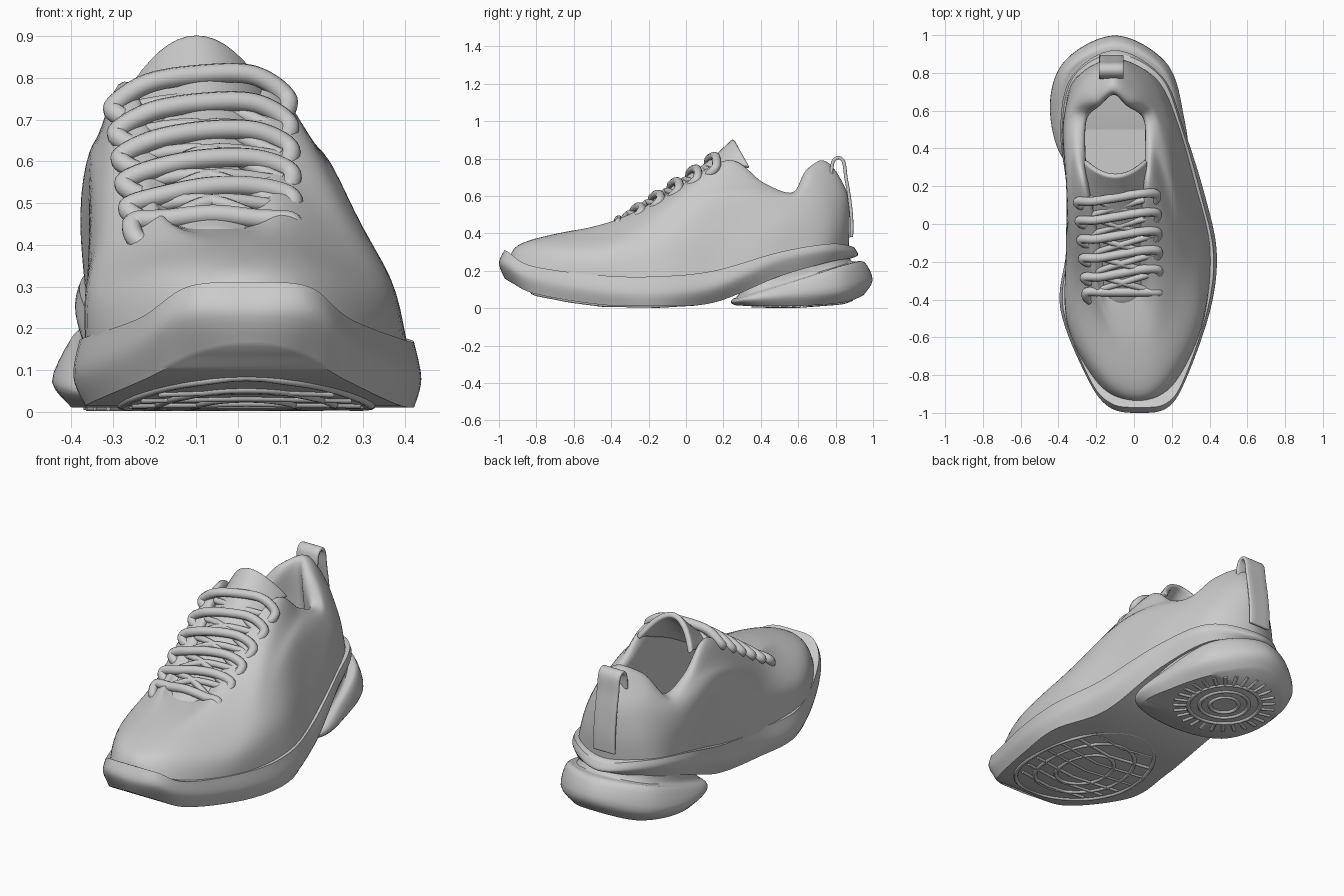
import bpy, bmesh, math
from mathutils import Vector

if "Cube" in bpy.data.objects:
    bpy.data.objects.remove(bpy.data.objects["Cube"])


def spline(pts, k, closed=False):
    """Catmull-Rom curve through points, k steps per span."""
    n, out = len(pts), []
    for i in range(n if closed else n - 1):
        get = (lambda j: pts[j % n]) if closed else (lambda j: pts[max(0, min(n - 1, j))])
        a, b, c, d = (Vector(get(i + o)) for o in (-1, 0, 1, 2))
        for s in range(k):
            t = s / k
            out.append(b + 0.5 * t * (c - a + t * (2 * a - 5 * b + 4 * c - d + t * (3 * (b - c) + d - a))))
    if not closed:
        out.append(Vector(pts[-1]))
    return out


def ring(rows, k):
    """Closed loop from (y, z, x_left, x_right) rows running toe to heel."""
    right = [(r[3], r[0], r[1]) for r in rows]
    left = [(r[2], r[0], r[1]) for r in rows[1:-1]]
    return spline(right + left[::-1], k, True)


def mesh_object(name, verts, faces, angle=40):
    me = bpy.data.meshes.new(name)
    me.from_pydata(verts, [], faces)
    bm = bmesh.new()
    bm.from_mesh(me)
    bmesh.ops.remove_doubles(bm, verts=bm.verts, dist=1e-5)
    bmesh.ops.recalc_face_normals(bm, faces=bm.faces)
    bm.to_mesh(me)
    bm.free()
    me.shade_smooth()
    me.set_sharp_from_angle(angle=math.radians(angle))
    ob = bpy.data.objects.new(name, me)
    bpy.context.collection.objects.link(ob)
    return ob


def loft(name, row_sets, k=8, kv=6, angle=40):
    """Skin through stacked rings, capped by strips running left to right."""
    rings = [ring(r, k) for r in row_sets]
    n = len(rings[0])
    cols = [spline([r[i] for r in rings], kv) for i in range(n)]
    m = len(cols[0])
    verts = [c[j] for j in range(m) for c in cols]
    faces = [(j * n + i, j * n + (i + 1) % n, (j + 1) * n + (i + 1) % n, (j + 1) * n + i)
             for j in range(m - 1) for i in range(n)]
    for base in (0, (m - 1) * n):
        for i in range(n // 2):
            f = [base + i, base + i + 1, base + (n - i - 1) % n, base + (n - i) % n]
            faces.append(tuple(dict.fromkeys(f)))
    return mesh_object(name, verts, faces, angle)


def sheet(name, grid, thickness):
    """Thin curved sheet from a grid of points."""
    w = len(grid[0])
    faces = [(j * w + i, j * w + i + 1, (j + 1) * w + i + 1, (j + 1) * w + i)
             for j in range(len(grid) - 1) for i in range(w - 1)]
    ob = mesh_object(name, [p for r in grid for p in r], faces, 60)
    mod = ob.modifiers.new("thickness", "SOLIDIFY")
    mod.thickness, mod.offset = thickness, 0
    bev = ob.modifiers.new("soft_edge", "BEVEL")
    bev.width, bev.segments = thickness * 0.35, 2
    return ob


def tubes(name, paths, radius, closed=False):
    cu = bpy.data.curves.new(name, "CURVE")
    cu.dimensions, cu.bevel_depth, cu.bevel_resolution = "3D", radius, 3
    cu.use_fill_caps = True
    for p in paths:
        sp = cu.splines.new("POLY")
        sp.points.add(len(p) - 1)
        for q, co in zip(sp.points, p):
            q.co = (*co, 1)
        sp.use_cyclic_u, sp.use_smooth = closed, True
    ob = bpy.data.objects.new(name, cu)
    bpy.context.collection.objects.link(ob)
    return ob


# Upper: base, lower bulge, upper bulge, collar rim, rolled lip, lining, insole
base = [(-.95, .22, .02, .02), (-.88, .20, -.17, .20), (-.55, .14, -.35, .36), (-.15, .14, -.35, .41),
        (.2, .20, -.33, .33), (.52, .28, -.365, .24), (.76, .31, -.32, .13), (.87, .32, -.1, -.1)]
low = [(-.90, .335, .02, .02), (-.80, .33, -.17, .18), (-.5, .29, -.345, .345), (-.14, .33, -.36, .36),
       (.2, .40, -.355, .275), (.54, .45, -.375, .20), (.78, .47, -.29, .08), (.875, .47, -.1, -.1)]
high = [(-.66, .405, 0, 0), (-.6, .41, -.12, .11), (-.33, .43, -.27, .23), (-.1, .51, -.33, .25),
        (.2, .61, -.355, .21), (.55, .56, -.36, .15), (.75, .63, -.26, .03), (.86, .62, -.1, -.1)]
rim = [(-.40, .44, -.05, -.05), (-.36, .46, -.17, .06), (-.1, .61, -.23, .08), (.2, .77, -.29, .10),
       (.40, .665, -.32, .11), (.58, .61, -.31, .10), (.67, .73, -.22, 0), (.77, .77, -.11, -.11)]
lip = [(-.38, .43, -.05, -.05), (-.34, .44, -.13, .02), (-.1, .585, -.18, .03), (.2, .75, -.24, .05),
       (.40, .65, -.26, .06), (.56, .605, -.25, .05), (.63, .71, -.18, -.04), (.69, .765, -.11, -.11)]
lining = [(y, .45 * z + .2, a - .01, b + .01) for y, z, a, b in lip]
insole = [(y, .28 + .02 * (y > 0), a - .01, b + .01) for y, z, a, b in lip]
loft("upper", [base, low, high, rim, lip, lining, insole], angle=60)

# Midsole: top ledge, widest line, underside
loft("midsole", [
    [(-.97, .31, .03, .03), (-.95, .30, -.12, .17), (-.82, .225, -.235, .265), (-.45, .175, -.375, .39),
     (-.15, .17, -.35, .42), (.15, .20, -.345, .355), (.5, .30, -.38, .255), (.78, .345, -.32, .14), (.90, .325, -.1, -.1)],
    [(-1., .24, .03, .03), (-.97, .23, -.13, .18), (-.81, .15, -.25, .28), (-.45, .09, -.39, .405),
     (-.15, .08, -.36, .438), (.15, .11, -.35, .375), (.5, .25, -.39, .265), (.78, .305, -.33, .15), (.92, .285, -.1, -.1)],
    [(-.97, .16, .03, .03), (-.93, .135, -.1, .15), (-.80, .075, -.23, .26), (-.45, .018, -.36, .38),
     (-.15, .012, -.34, .42), (.15, .03, -.31, .32), (.5, .17, -.365, .235), (.78, .25, -.30, .12), (.88, .265, -.1, -.1)]])

# Flared heel pod with a recessed neck under the midsole
loft("heel_pod", [
    [(.30, .10, -.05, -.05), (.34, .11, -.28, .18), (.55, .21, -.355, .20), (.79, .275, -.29, .09), (.87, .28, -.1, -.1)],
    [(.27, .06, -.05, -.05), (.33, .075, -.31, .21), (.55, .145, -.365, .21), (.80, .22, -.31, .11), (.89, .25, -.1, -.1)],
    [(.25, .05, -.05, -.05), (.32, .06, -.34, .25), (.56, .13, -.41, .245), (.83, .215, -.35, .15), (.955, .245, -.1, -.1)],
    [(.24, .03, -.05, -.05), (.32, .04, -.35, .26), (.6, .07, -.445, .258), (.86, .10, -.37, .165), (.998, .15, -.1, -.1)],
    [(.26, .016, -.05, -.05), (.34, .012, -.32, .23), (.6, .012, -.40, .22), (.84, .03, -.31, .11), (.95, .07, -.1, -.1)]],
    k=10, kv=4)

# Tongue: arched sheet leaning up through the throat
path = spline([(0, -.42, .42), (0, -.2, .545), (0, 0, .685), (0, .14, .785), (0, .26, .895)], 6)
grid = []
for j, p in enumerate(path):
    s = j / (len(path) - 1)
    row = []
    for i in range(17):
        t = i / 8 - 1
        row.append((-.06 - .04 * s + t * (.11 + .05 * s), p.y + .08 * s * t * t,
                    p.z - t * t * (.035 + .11 * s ** 4)))
    grid.append(row)
sheet("tongue", grid, .03)

# Laces: arched bars hooked into the eyelets, with crossing strands below
bars, crossings, ends = [], [], []
for i in range(6):
    t = i / 5
    y, z, xl, xr = -.36 + .5 * t, .47 + .335 * t, -.25 - .045 * t, .13 - .015 * t
    sk, drop = (.02 if i else 0), .015 + .035 * t
    ends.append((xl, xr, y, z - drop))
    mid = (xl + xr) / 2
    bars.append(spline([(xl + .07, y - .05, z - drop - .07), (xl + .01, y - .04, z - drop - .045),
                        (xl, y - sk, z - drop - sk), (xl + .08, y - sk, z - .008 - sk / 2), (mid, y, z + .003),
                        (xr - .08, y + sk, z - .008 + sk / 2), (xr, y + sk, z - drop),
                        (xr - .01, y - .02, z - drop - .045), (xr - .07, y - .03, z - drop - .07)], 6))
for a, b in zip(ends, ends[1:]):
    for x0, x1 in ((a[0], b[1]), (a[1], b[0])):
        mid = ((x0 + x1) / 2, (a[2] + b[2]) / 2, (a[3] + b[3]) / 2 + .02)
        crossings.append(spline([(x0 * .85, a[2], a[3] - .02), mid, (x1 * .85, b[2], b[3] - .025)], 6))
tubes("lace_bars", bars, .024)
tubes("lace_crossings", crossings, .017)

# Heel pull tab: looped ribbon running down the back
tab = spline([(0, .775, .70), (0, .785, .78), (0, .815, .805), (0, .843, .78), (0, .855, .70),
              (0, .872, .6), (0, .885, .48), (0, .885, .38)], 5)
sheet("pull_tab", [[(-.12 + w, p.y, p.z) for w in (-.065, -.03, 0, .03, .065)] for p in tab], .018)


# Tread ridges that follow the underside
def sole_z(y):
    prof = [(-.93, .135), (-.8, .075), (-.62, .04), (-.45, .018), (-.15, .012), (.15, .03), (.34, .012), (.6, .012), (.84, .03), (.95, .07)]
    for (y0, z0), (y1, z1) in zip(prof, prof[1:]):
        if y <= y1:
            return z0 + (z1 - z0) * (y - y0) / (y1 - y0)
    return .07


def loop(cx, cy, rx, ry, n=48):
    pts = [(cx + rx * math.cos(a), cy + ry * math.sin(a)) for a in (2 * math.pi * i / n for i in range(n))]
    return [(x, y, sole_z(y)) for x, y in pts]


tubes("forefoot_tread_rings", [loop(.02, -.38, .3 * s, .44 * s) for s in (1, .72, .42)], .011, True)
tubes("heel_tread_rings", [loop(-.1, .62, r, r) for r in (.075, .13, .19)], .011, True)
bars = []
for i in range(7):
    y = -.68 + .1 * i
    w = .28 * math.sqrt(1 - ((y + .38) / .45) ** 2)
    bars.append([(.02 + w * u, y + .04 * abs(u), sole_z(y + .04 * abs(u))) for u in (-1, -.5, 0, .5, 1)])
tubes("forefoot_tread_bars", bars, .010)
bars = []
for i in range(28):
    a = 2 * math.pi * i / 28
    bars.append([(-.1 + r * math.cos(a), .62 + r * math.sin(a), sole_z(.62 + r * math.sin(a))) for r in (.2, .235, .27)])
tubes("heel_tread_bars", bars, .010)
